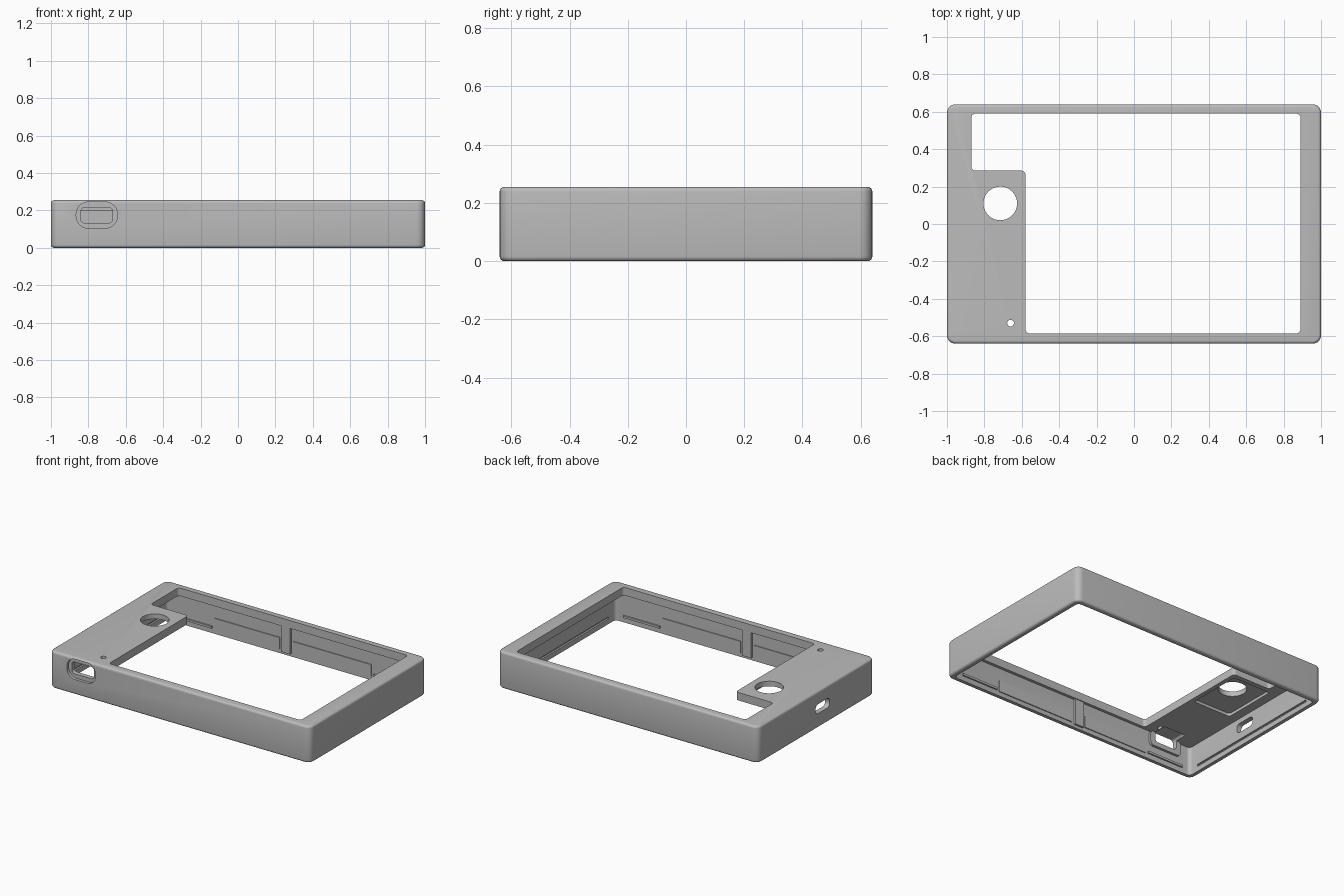
import bpy, bmesh, math
from mathutils import Vector

cube = bpy.data.objects.get("Cube")
if cube:
    bpy.data.objects.remove(cube, do_unlink=True)

W, D, H = 1.0, 0.64, 0.255      # half width, half depth, height
WALL, CEILING = 0.035, 0.2      # side wall thickness, underside of the top

grey = bpy.data.materials.new("matte grey")
grey.use_nodes = True
grey.diffuse_color = (0.5, 0.5, 0.5, 1)
grey.node_tree.nodes["Principled BSDF"].inputs["Base Color"].default_value = (0.5, 0.5, 0.5, 1)


def rect(x0, x1, y0, y1):
    return [(x0, y0), (x1, y0), (x1, y1), (x0, y1)]


def rounded(points, r, steps=6):
    """Round every right-angled corner of an outline."""
    out = []
    pts = [Vector(p) for p in points]
    for i, p in enumerate(pts):
        a = (pts[i - 1] - p).normalized()
        b = (pts[(i + 1) % len(pts)] - p).normalized()
        c = p + (a + b) * r
        for k in range(steps + 1):
            t = math.pi / 2 * k / steps
            out.append(c - r * (b * math.cos(t) + a * math.sin(t)))
    return out


def circle(x, y, r, n=40):
    return [(x + r * math.cos(2 * math.pi * k / n), y + r * math.sin(2 * math.pi * k / n))
            for k in range(n)]


def prism(name, outline, lo, hi, axis="z", edge=0):
    """Extrude an outline along an axis, optionally rounding the cap edges."""
    place = {"z": lambda u, v, w: (u, v, w),
             "y": lambda u, v, w: (u, w, v),
             "x": lambda u, v, w: (w, u, v)}[axis]
    bm = bmesh.new()
    base = bm.faces.new([bm.verts.new(place(p[0], p[1], lo)) for p in outline])
    top = bmesh.ops.extrude_face_region(bm, geom=[base], use_keep_orig=True)["geom"]
    shift = Vector(place(0, 0, hi - lo))
    bmesh.ops.translate(bm, vec=shift, verts=[g for g in top if isinstance(g, bmesh.types.BMVert)])
    bmesh.ops.recalc_face_normals(bm, faces=bm.faces)
    if edge:
        caps = [e for e in bm.edges if any(len(f.verts) > 4 for f in e.link_faces)]
        bmesh.ops.bevel(bm, geom=caps, offset=edge, segments=4, profile=0.5, affect="EDGES")
    mesh = bpy.data.meshes.new(name)
    bm.to_mesh(mesh)
    bm.free()
    mesh.materials.append(grey)
    obj = bpy.data.objects.new(name, mesh)
    bpy.context.collection.objects.link(obj)
    return obj


def cut(target, cutter):
    """Subtract a cutter, then discard it."""
    mod = target.modifiers.new("cut", "BOOLEAN")
    mod.operation, mod.solver, mod.object = "DIFFERENCE", "EXACT", cutter
    bpy.context.view_layer.objects.active = target
    bpy.ops.object.modifier_apply(modifier=mod.name)
    bpy.data.objects.remove(cutter, do_unlink=True)


# Outer case, hollow from below
case = prism("case_shell", rounded(rect(-W, W, -D, D), 0.045), 0, H, edge=0.016)
cut(case, prism("cavity", rounded(rect(-W + WALL, W - WALL, -D + WALL, D - WALL), 0.025), -0.1, CEILING))

# Stepped screen opening
opening = [(-0.87, 0.285), (-0.58, 0.285), (-0.58, -0.585), (0.89, -0.585), (0.89, 0.59), (-0.87, 0.59)]
cut(case, prism("screen_cutter", rounded(opening, 0.022), 0.1, 0.4))

# Knob hole with a shallow pocket beneath, and a small pin hole
cut(case, prism("pocket_cutter", rounded(rect(-0.9, -0.61, -0.14, 0.25), 0.02), 0.1, CEILING + 0.02))
cut(case, prism("knob_cutter", circle(-0.715, 0.11, 0.09), 0.1, 0.4))
cut(case, prism("pin_cutter", circle(-0.66, -0.53, 0.018, 20), 0.1, 0.4))

# Front port: recessed surround, through slot and inner boss
boss = prism("port_boss", rounded(rect(-0.88, -0.63, 0.1, 0.205), 0.03), -0.61, -0.588, "y")
for part in (case, boss):
    cut(part, prism("port_cutter", rounded(rect(-0.84, -0.67, 0.133, 0.215), 0.02), -0.7, -0.5, "y"))
cut(case, prism("surround_cutter", rounded(rect(-0.865, -0.645, 0.105, 0.245), 0.065, 10), -0.7, -0.62, "y"))

# Side port
cut(case, prism("side_port_cutter", rounded(rect(-0.145, 0.01, 0.1, 0.165), 0.028), -1.1, -0.9, "x"))

# Catch grooves low on the end walls
for s in (-1, 1):
    a, b = sorted((s * (W - WALL - 0.01), s * (W - WALL + 0.012)))
    cut(case, prism("groove_cutter", rect(-0.53, 0.53, 0.035, 0.05), a, b, "x"))

# Ribs, thickened panels and catch strips along both long walls
for side, s in (("front", -1), ("back", 1)):
    def strip(name, x0, x1, z0, z1, depth):
        a, b = sorted((s * (D - WALL - depth), s * (D - WALL + 0.01)))
        prism(side + name, rect(x0, x1, z0, z1), a, b, "y")
    strip("_rib", -0.085, -0.015, 0.02, CEILING + 0.005, 0.014)
    strip("_panel_right", -0.6, -0.1, 0.03, 0.11, 0.006)
    strip("_panel_left", 0.0, 0.6, 0.03, 0.11, 0.006)
    strip("_catch_right", -0.9, -0.62, 0.035, 0.05, 0.01)
    strip("_catch_left", 0.62, 0.9, 0.035, 0.05, 0.01)

# Smooth the rounded edges only
bpy.ops.object.select_all(action="DESELECT")
for obj in (case, boss):
    obj.select_set(True)
bpy.context.view_layer.objects.active = case
bpy.ops.object.shade_smooth_by_angle(angle=math.radians(30))
